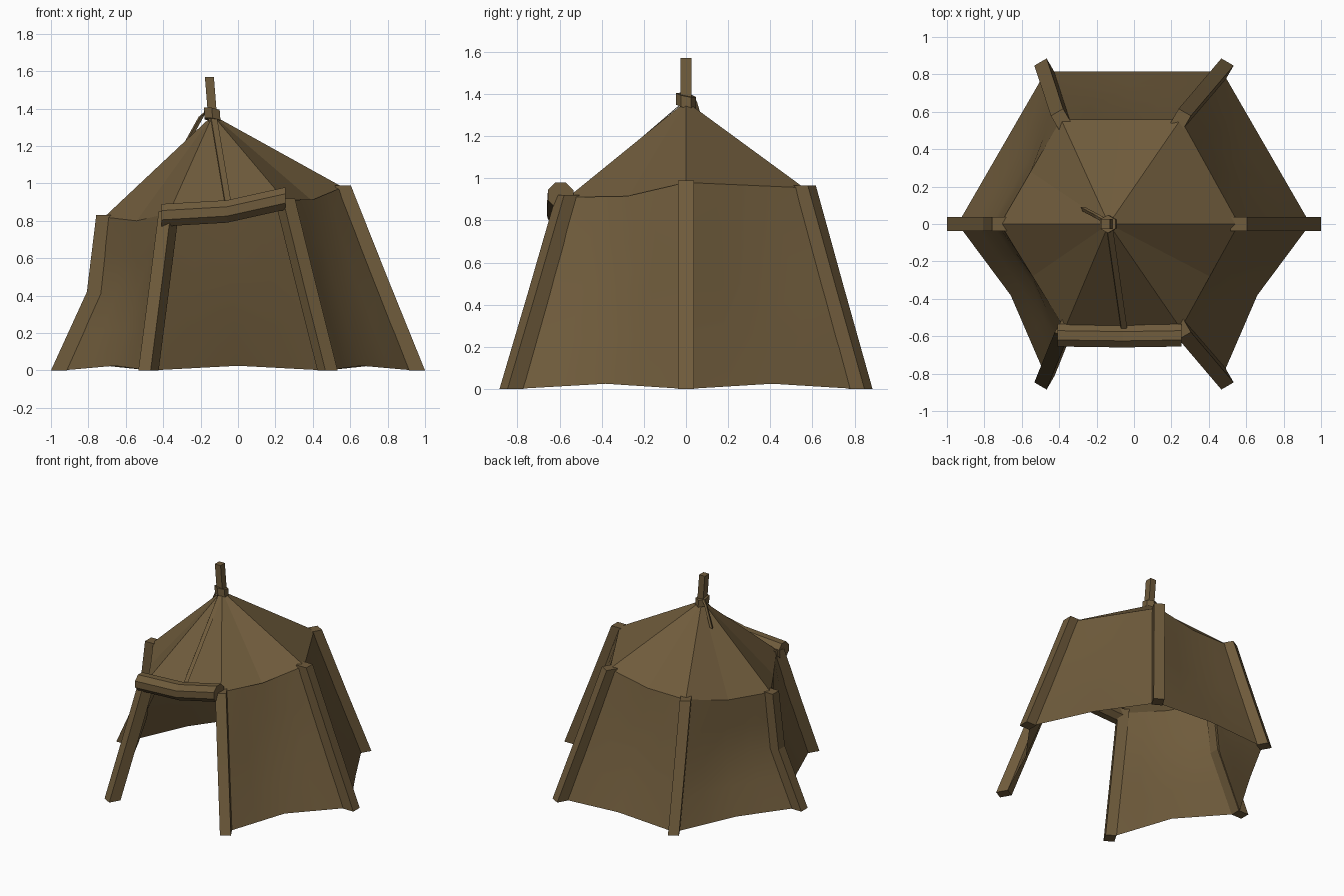
import bpy, bmesh, math
from mathutils import Vector as V

if "Cube" in bpy.data.objects:
    bpy.data.objects.remove(bpy.data.objects["Cube"])

mat = bpy.data.materials.new("weathered brown hide")
mat.diffuse_color = (0.16, 0.106, 0.045, 1)
mat.use_nodes = True
mat.node_tree.nodes["Principled BSDF"].inputs["Base Color"].default_value = mat.diffuse_color


def make(name, verts, faces, smooth=False):
    me = bpy.data.meshes.new(name)
    me.from_pydata([tuple(v) for v in verts], [], faces)
    bm = bmesh.new()
    bm.from_mesh(me)
    bmesh.ops.recalc_face_normals(bm, faces=bm.faces)
    bm.to_mesh(me)
    bm.free()
    me.materials.append(mat)
    for p in me.polygons:
        p.use_smooth = smooth
    ob = bpy.data.objects.new(name, me)
    bpy.context.collection.objects.link(ob)
    return ob


def sweep(name, path, a, b, ra, rb, sides=4):
    """Prism along a path, with section axes a and b."""
    verts, faces = [], []
    for p in path:
        for i in range(sides):
            t = 2 * math.pi * (i + .5) / sides
            k = 1 / math.cos(math.pi / sides)
            verts.append(V(p) + V(a) * ra * k * math.cos(t) + V(b) * rb * k * math.sin(t))
    n = len(path)
    for j in range(n - 1):
        for i in range(sides):
            i2 = (i + 1) % sides
            faces.append((j * sides + i, j * sides + i2, (j + 1) * sides + i2, (j + 1) * sides + i))
    faces += [tuple(range(sides)), tuple(range((n - 1) * sides, n * sides))]
    return make(name, verts, faces)


# Post heads, going round from the front right post
tops = [V((.25, -.56, .91)), V((.56, 0, .98)), V((.25, .56, .955)),
        V((-.39, .56, .89)), V((-.715, 0, .82)), V((-.37, -.56, .84))]
names = ["front_right", "right", "back_right", "back_left", "left", "front_left"]
feet = []
for k, top in enumerate(tops):
    ang = math.radians(-60 + 60 * k)
    rad, tan = V((math.cos(ang), math.sin(ang), 0)), V((-math.sin(ang), math.cos(ang), 0))
    foot = rad * .957
    feet.append(foot)
    mid = foot.lerp(top, .5)
    if names[k] == "left":
        mid = V((-.765, 0, .42))          # bent post
    sweep(names[k] + "_post", [foot, mid, top + V((0, 0, .01))], rad, tan, .043, .038)

# Hide walls between posts, leaving the front open
base_sag = [.055, 0, 0, 0, .055]
for k in range(5):
    a0, b0, a1, b1 = feet[k] * .985, feet[k + 1] * .985, tops[k], tops[k + 1]
    out = (feet[k] + feet[k + 1]).normalized()
    verts, faces, N = [], [], 4
    for j in range(N + 1):
        h = j / N
        for i in range(N + 1):
            s = i / N
            bow = 1 - abs(2 * s - 1)
            p = a0.lerp(b0, s).lerp(a1.lerp(b1, s), h)
            p -= out * bow * (base_sag[k] * (1 - h) + .10 * h * (1 - h))
            p.z += bow * (.025 * (1 - h) - (0 if k == 1 else .03) * h)
            if k in (3, 4):               # follow the bent post
                w = s if k == 3 else 1 - s
                p.x += .07 * w * (1 - abs(2 * h - 1))
            verts.append(p)
    for j in range(N):
        for i in range(N):
            q = j * (N + 1) + i
            faces.append((q, q + 1, q + N + 2, q + N + 1))
    make("wall_%s_to_%s" % (names[k], names[k + 1]), verts, faces, True)

# Roof fan with sagging eaves
apex = V((-.135, 0, 1.365))
sags = [.045, 0, .03, .03, .03, .01]
ring = []
for k in range(6):
    a, b = tops[k], tops[(k + 1) % 6]
    ring += [a, a.lerp(b, .5) - V((0, 0, sags[k]))]
make("roof", [apex] + ring, [(0, i + 1, (i + 1) % 12 + 1) for i in range(12)])

# Bent eight-sided beam over the entrance
sweep("entrance_beam", [(-.41, -.595, .83), (-.06, -.6, .85), (.255, -.595, .92)],
      (0, 1, 0), (0, 0, 1), .06, .06, 8)

# Rafter running down the front of the roof
sweep("front_rafter", [(-.13, -.02, 1.355), (-.05, -.58, .875)],
      (1, 0, 0), (0, .65, .76), .016, .012)

# Top pole with binding and loose rope end
sweep("top_pole", [(-.13, 0, 1.28), (-.153, 0, 1.57)], (1, 0, 0), (0, 1, 0), .024, .026)
sweep("pole_binding", [(-.136, 0, 1.34), (-.138, 0, 1.37), (-.14, 0, 1.395)],
      (1, 0, -.15), (0, 1, -.2), .042, .042, 6)
sweep("rope_end", [(-.16, .02, 1.39), (-.195, .04, 1.36), (-.27, .08, 1.225)],
      (.87, .1, .3), (-.4, .9, 0), .012, .012)
